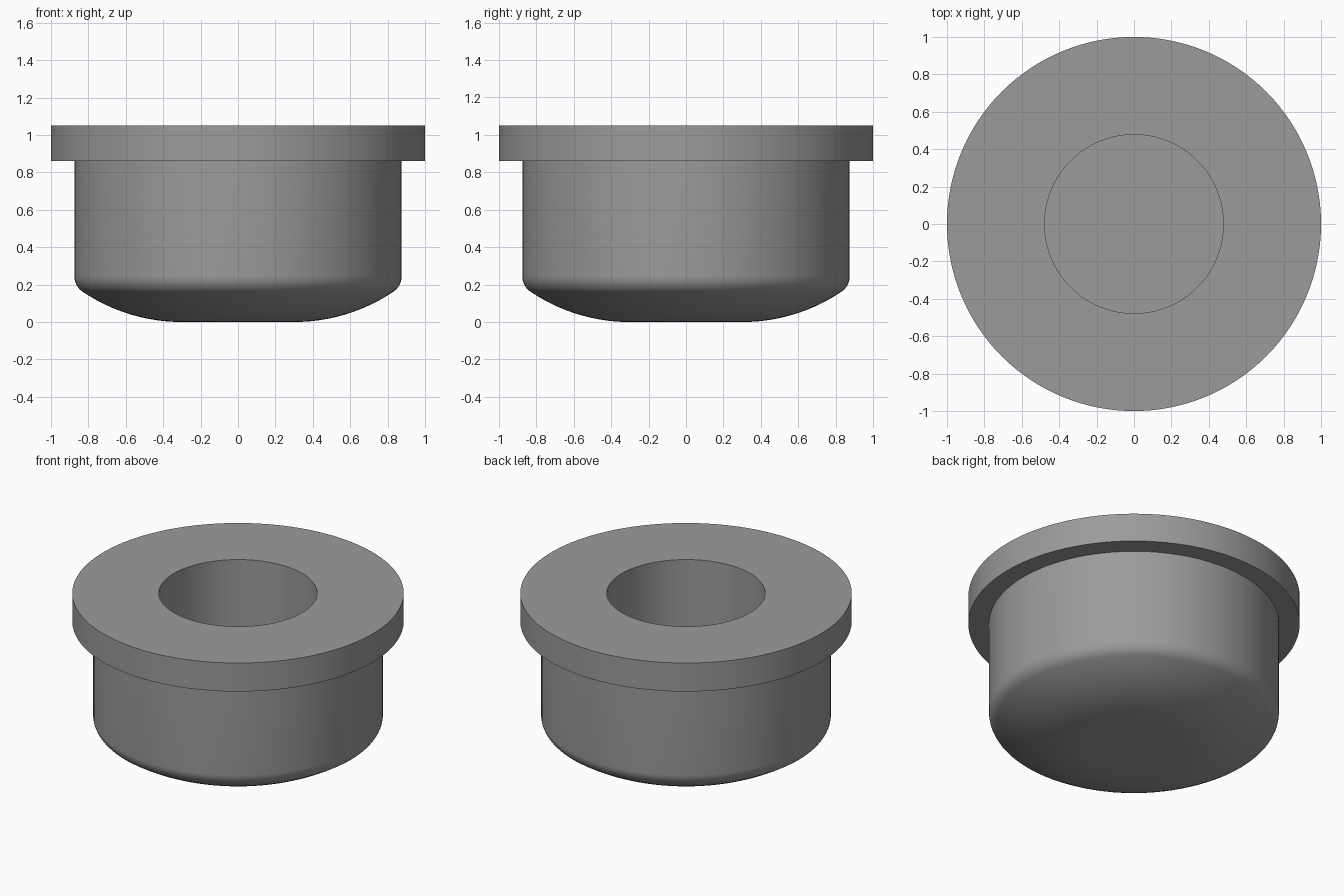
import bpy, bmesh, math

if "Cube" in bpy.data.objects:
    bpy.data.objects.remove(bpy.data.objects["Cube"])

SEGMENTS = 128

gray = bpy.data.materials.new("medium gray")
gray.diffuse_color = (0.33, 0.33, 0.33, 1)
gray.use_nodes = True
gray.node_tree.nodes["Principled BSDF"].inputs["Base Color"].default_value = gray.diffuse_color


def arc(cx, cz, radius, start, end, steps):
    """Profile points on an arc, angles in degrees from straight down."""
    points = []
    for i in range(steps + 1):
        a = math.radians(start + (end - start) * i / steps)
        points.append((cx + radius * math.sin(a), cz - radius * math.cos(a)))
    return points


def lathe(name, profile):
    """Revolve an (r, z) profile around z; r = 0 closes the ends."""
    bm = bmesh.new()
    verts = [bm.verts.new((r, 0, z)) for r, z in profile]
    edges = [bm.edges.new(pair) for pair in zip(verts, verts[1:])]
    bmesh.ops.spin(bm, geom=verts + edges, cent=(0, 0, 0), axis=(0, 0, 1),
                   angle=2 * math.pi, steps=SEGMENTS, use_duplicate=False)
    bmesh.ops.remove_doubles(bm, verts=bm.verts, dist=1e-5)
    bmesh.ops.recalc_face_normals(bm, faces=bm.faces)
    mesh = bpy.data.meshes.new(name)
    bm.to_mesh(mesh)
    bm.free()
    obj = bpy.data.objects.new(name, mesh)
    bpy.context.collection.objects.link(obj)
    mesh.materials.append(gray)
    bpy.ops.object.select_all(action='DESELECT')
    obj.select_set(True)
    bpy.context.view_layer.objects.active = obj
    bpy.ops.object.shade_smooth_by_angle(angle=math.radians(30))
    return obj


# Domed underside, rounded shoulder, straight body, flange and blind bore
profile = [(0, 0)]
profile += arc(0.30, 0.95, 0.95, 0, 33.5, 14)
profile += arc(0.775, 0.245, 0.10, 38, 90, 8)
profile += [(0.875, 0.86), (1.0, 0.86), (1.0, 1.05),
            (0.478, 1.05), (0.478, 0.25), (0, 0.25)]
lathe("flanged_plug", profile)
